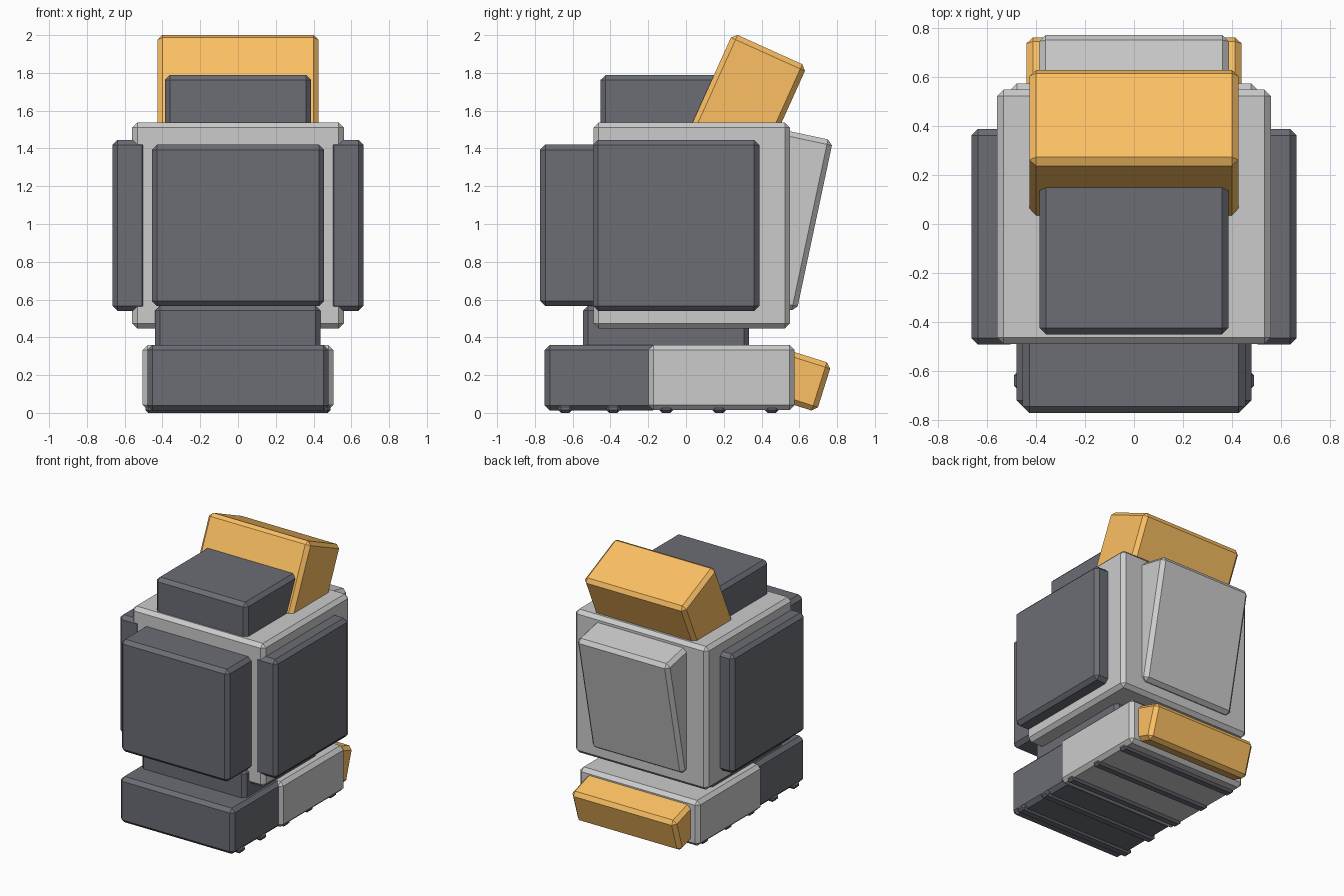
import bpy
from math import radians, sin, cos

if "Cube" in bpy.data.objects:
    bpy.data.objects.remove(bpy.data.objects["Cube"])


def material(name, rgb):
    m = bpy.data.materials.new(name)
    m.diffuse_color = (*rgb, 1)
    return m


DARK = material("dark_slate", (0.108, 0.12, 0.137))
ORANGE = material("orange", (0.98, 0.53, 0.125))
DARK.diffuse_color = (0.146, 0.153, 0.177, 1)


def block(name, x, y, z, mat=None, bevel=0.027, tilt=0):
    """Chamfered box from (min, max) ranges, optionally tilted about x."""
    bpy.ops.mesh.primitive_cube_add(
        size=1, location=[(a + b) / 2 for a, b in (x, y, z)])
    ob = bpy.context.object
    ob.name = name
    ob.scale = [b - a for a, b in (x, y, z)]
    bpy.ops.object.transform_apply(location=False, rotation=False, scale=True)
    ob.rotation_euler.x = -radians(tilt)
    mod = ob.modifiers.new("chamfer", 'BEVEL')
    mod.width, mod.segments = bevel, 1
    if mat:
        ob.data.materials.append(mat)
    return ob


def leaning_block(name, half_width, face_mid, depth, height, tilt, mat=None):
    """Block leaning backwards, placed by the middle of its rear face."""
    a = radians(tilt)
    cy = face_mid[0] - cos(a) * depth / 2
    cz = face_mid[1] + sin(a) * depth / 2
    return block(name, (-half_width, half_width), (cy - depth / 2, cy + depth / 2),
                 (cz - height / 2, cz + height / 2), mat, tilt=tilt)


# Main body with front and side panels
block("body", (-0.56, 0.56), (-0.49, 0.55), (0.447, 1.537))
block("front_panel", (-0.455, 0.455), (-0.772, -0.3), (0.565, 1.42), DARK)
for side, s in (("left", -1), ("right", 1)):
    block(side + "_panel", sorted((s * 0.48, s * 0.665)), (-0.493, 0.388),
          (0.54, 1.445), DARK)
leaning_block("back_panel", 0.388, (0.682, 0.99), 0.35, 0.925, 12)

# Top block and leaning crest
block("top_block", (-0.386, 0.386), (-0.452, 0.3), (1.4, 1.79), DARK)
leaning_block("crest", 0.427, (0.509, 1.543), 0.43, 0.64, 24.3, ORANGE)

# Neck and two-part base
block("neck", (-0.44, 0.437), (-0.545, 0.333), (0.25, 0.568), DARK)
block("front_base", (-0.48, 0.48), (-0.748, -0.15), (0.012, 0.36), DARK)
block("rear_base", (-0.505, 0.505), (-0.2, 0.575), (0.015, 0.36))
leaning_block("heel", 0.44, (0.731, 0.132), 0.24, 0.268, 17.5, ORANGE)

# Tread bars under the base
for i, y in enumerate((-0.64, -0.385, -0.105, 0.175, 0.455)):
    block(f"tread_{i + 1}", (-0.49, 0.49), (y - 0.037, y + 0.037), (0, 0.045),
          DARK, bevel=0.015)

for m in bpy.data.materials:
    if m.users and not m.is_grease_pencil:
        m.use_nodes = True
        m.node_tree.nodes["Principled BSDF"].inputs["Base Color"].default_value = m.diffuse_color
